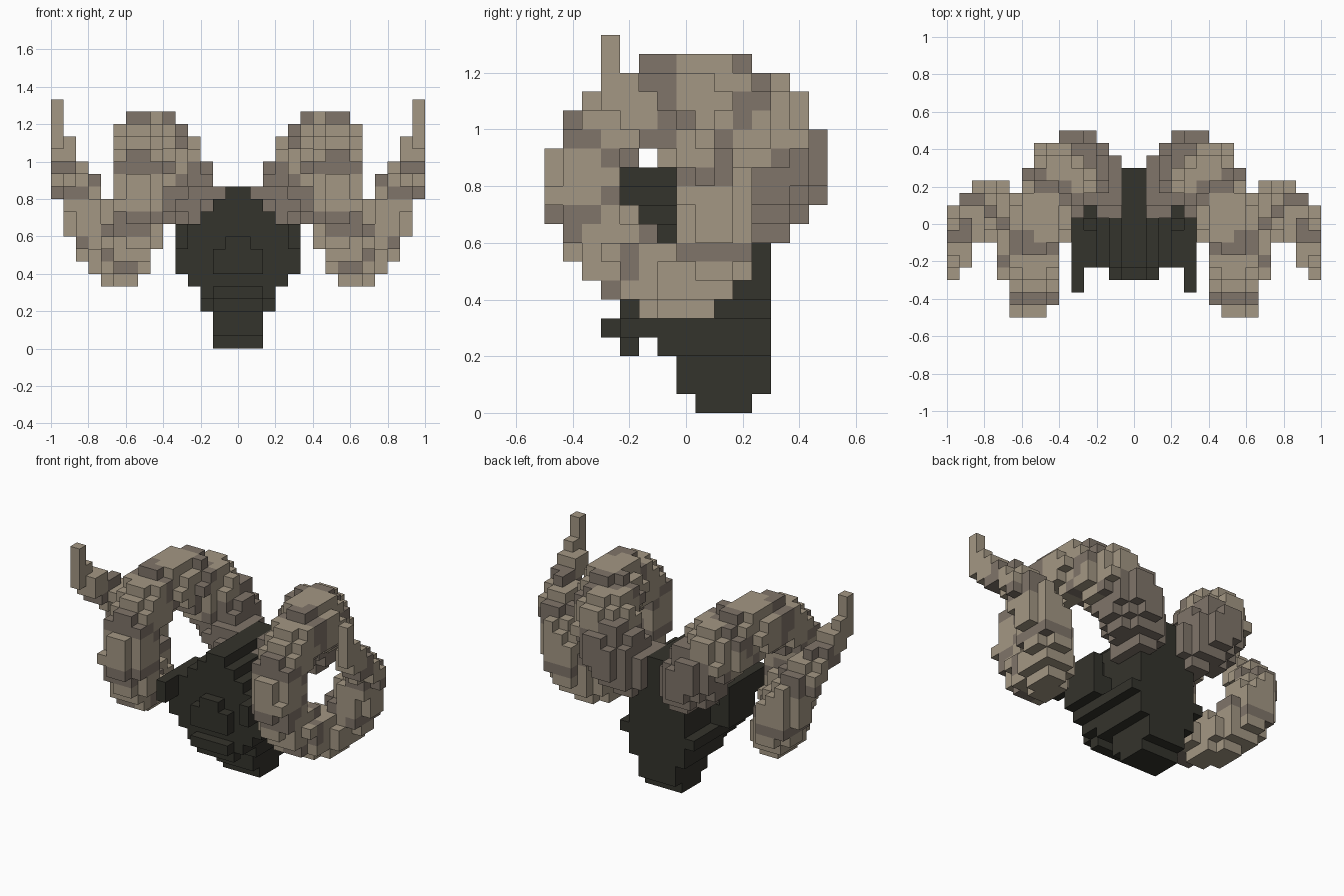
import bpy, bmesh
from mathutils import Vector

cube = bpy.data.objects.get("Cube")
if cube:
    bpy.data.objects.remove(cube, do_unlink=True)

S = 1 / 15                       # block size
ORIGIN = Vector((-1, -0.5, 0))   # corner of the block grid
GRID = (30, 15, 20)


def material(name, rgb):
    m = bpy.data.materials.new(name)
    m.use_nodes = True
    m.diffuse_color = (*rgb, 1)
    m.node_tree.nodes["Principled BSDF"].inputs["Base Color"].default_value = (*rgb, 1)
    return m


CHARCOAL = material("charcoal", (0.034, 0.033, 0.025))
TAN = material("horn tan", (0.37, 0.31, 0.23))
BROWN = material("horn brown", (0.216, 0.178, 0.144))


def build_blocks(name, cells, mats):
    """Outer skin of a set of blocks; cells maps (i, j, k) to a material index."""
    bm = bmesh.new()
    corners = {}

    def corner(p):
        if p not in corners:
            corners[p] = bm.verts.new(ORIGIN + Vector(p) * S)
        return corners[p]

    for cell, mat in cells.items():
        for axis in range(3):
            for side in (0, 1):
                near = list(cell)
                near[axis] += 2 * side - 1
                if tuple(near) in cells:
                    continue
                u, v = (axis + 1) % 3, (axis + 2) % 3
                loop = []
                for du, dv in ((0, 0), (1, 0), (1, 1), (0, 1)):
                    p = list(cell)
                    p[axis] += side
                    p[u] += du
                    p[v] += dv
                    loop.append(corner(tuple(p)))
                face = bm.faces.new(loop if side else loop[::-1])
                face.material_index = mat
    mesh = bpy.data.meshes.new(name)
    bm.to_mesh(mesh)
    bm.free()
    for m in mats:
        mesh.materials.append(m)
    ob = bpy.data.objects.new(name, mesh)
    bpy.context.collection.objects.link(ob)


# Head: mirrored slabs as (x from, x to, y from, y to, z from, z to) in blocks
HEAD = [
    (0, 2, 8, 11, 0, 1),     # chin
    (0, 2, 7, 12, 1, 3),     # jaw
    (0, 3, 6, 12, 3, 4), (0, 2, 4, 5, 3, 4),
    (0, 3, 4, 12, 4, 5), (0, 2, 3, 4, 4, 5),
    (0, 4, 4, 12, 5, 6), (0, 3, 4, 12, 6, 10),   # skull
    (0, 2, 3, 4, 6, 8), (0, 1, 3, 4, 8, 9),      # nose plate
    (3, 5, 4, 8, 6, 8), (3, 4, 4, 7, 8, 10), (4, 5, 2, 8, 8, 10),  # cheek guards
    (0, 3, 4, 8, 10, 11), (0, 2, 4, 8, 11, 12), (0, 1, 4, 12, 10, 13),  # crest
]
head = {}
for x0, x1, y0, y1, z0, z1 in HEAD:
    for i in range(x0, x1):
        for j in range(y0, y1):
            for k in range(z0, z1):
                head[15 + i, j, k] = head[14 - i, j, k] = 0
build_blocks("head", head, [CHARCOAL])

# Horn: coiled centre line with a tapering radius (x, y, z, radius)
PATH = [Vector(p) for p in (
    (0.13, 0.17, 0.70, 0.14), (0.28, 0.32, 0.84, 0.18), (0.41, 0.22, 1.04, 0.18),
    (0.51, 0.0, 1.12, 0.16), (0.53, -0.23, 1.03, 0.15), (0.54, -0.36, 0.80, 0.145),
    (0.56, -0.26, 0.58, 0.14), (0.62, -0.08, 0.47, 0.14), (0.71, 0.07, 0.52, 0.135),
    (0.80, 0.11, 0.70, 0.13), (0.875, 0.05, 0.88, 0.105), (0.92, -0.08, 1.0, 0.085),
    (0.955, -0.2, 1.1, 0.06), (0.967, -0.267, 1.18, 0.045), (0.967, -0.267, 1.32, 0.04))]
BANDS = (0.6, 0.88, 1.15, 1.4, 1.65, 2.05, 2.33, 2.55)


def smooth_path(pts, steps=8):
    ext = [2 * pts[0] - pts[1], *pts, 2 * pts[-1] - pts[-2]]
    out = []
    for a, b, c, d in zip(ext, ext[1:], ext[2:], ext[3:]):
        for n in range(steps):
            t = n / steps
            out.append((2 * b + (c - a) * t + (2 * a - 5 * b + 4 * c - d) * t ** 2
                        + (3 * b - a - 3 * c + d) * t ** 3) / 2)
    return out + [pts[-1]]


samples, length, last = [], 0, None
for p in smooth_path(PATH):
    if last:
        length += (p.xyz - last).length
    last = p.xyz.copy()
    samples.append((last, p.w, length))


def horn_colour(s):
    return int(s < 0.4 or any(abs(s - b) < 0.04 for b in BANDS))


horn = {}
for i in range(15, GRID[0]):
    for j in range(GRID[1]):
        for k in range(GRID[2]):
            c = ORIGIN + (Vector((i, j, k)) + Vector((0.5, 0.5, 0.5))) * S
            ratio, s = min(((c - p).length / r, s) for p, r, s in samples)
            if ratio < 1 and (i, j, k) not in head:
                horn[i, j, k] = horn_colour(s)
build_blocks("horn_left", horn, [TAN, BROWN])
build_blocks("horn_right", {(29 - i, j, k): m for (i, j, k), m in horn.items()}, [TAN, BROWN])
